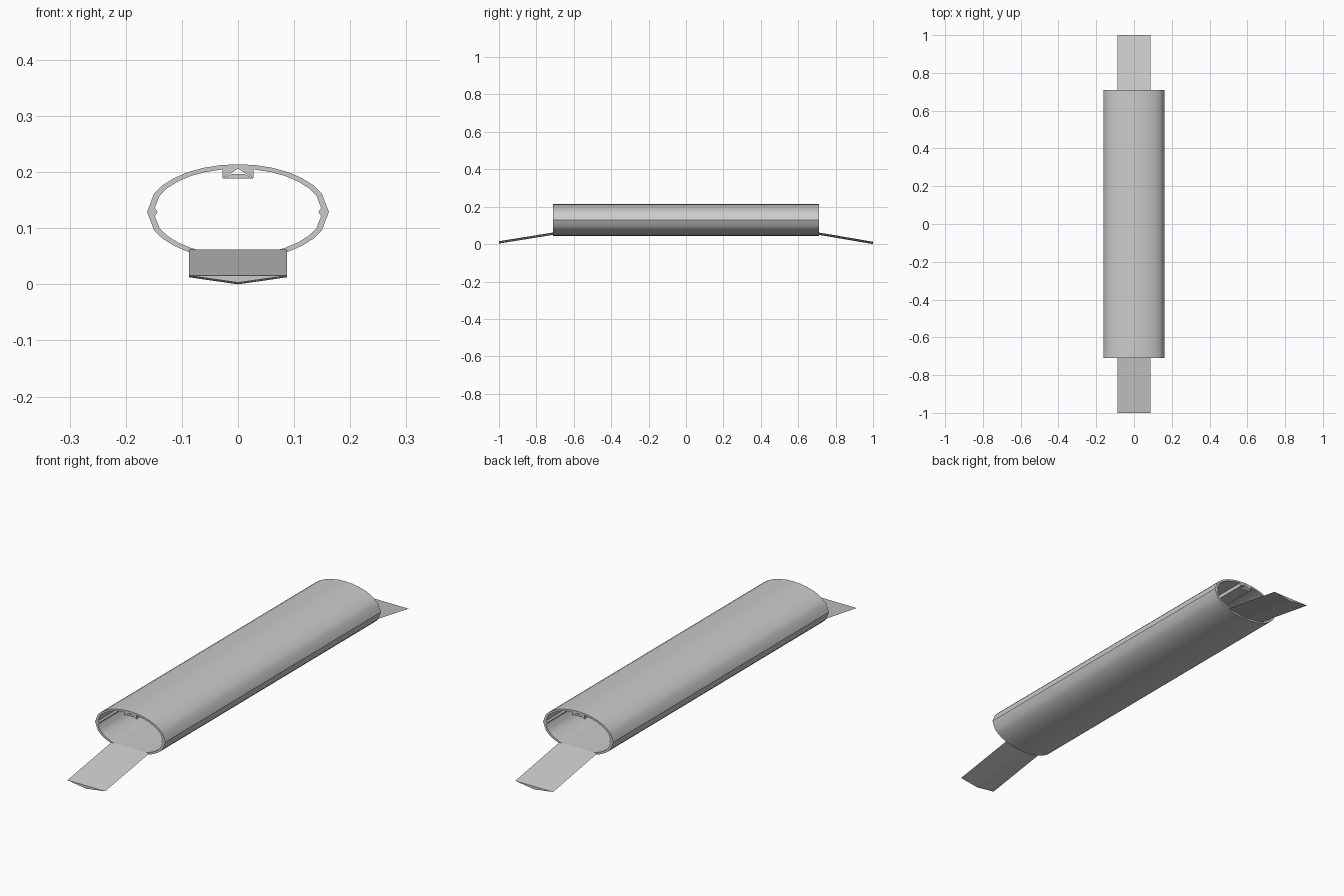
import bpy, bmesh, math

if "Cube" in bpy.data.objects:
    bpy.data.objects.remove(bpy.data.objects["Cube"])

TUBE = 0.71      # half length of the tube
CZ = 0.129       # height of the tube axis


def loft(name, sections, closed_ring=False, smooth=False):
    """Skin matching point loops; cap the ends, or join last to first."""
    bm = bmesh.new()
    rings = [[bm.verts.new(p) for p in s] for s in sections]
    pairs = list(zip(rings, rings[1:]))
    if closed_ring:
        pairs.append((rings[-1], rings[0]))
    else:
        bm.faces.new(rings[0])
        bm.faces.new(rings[-1])
    for a, b in pairs:
        n = len(a)
        for i in range(n):
            j = (i + 1) % n
            bm.faces.new((a[i], a[j], b[j], b[i]))
    bmesh.ops.recalc_face_normals(bm, faces=bm.faces)
    me = bpy.data.meshes.new(name)
    bm.to_mesh(me)
    bm.free()
    ob = bpy.data.objects.new(name, me)
    bpy.context.collection.objects.link(ob)
    if smooth:
        bpy.ops.object.select_all(action='DESELECT')
        ob.select_set(True)
        bpy.context.view_layer.objects.active = ob
        bpy.ops.object.shade_smooth_by_angle(angle=math.radians(30))
    return ob


def prism(name, profile, half=TUBE):
    return loft(name, [[(x, y, z) for x, z in profile] for y in (-half, half)])


def ellipse(a, b, y):
    # 32-sided, with one wide flat on either side of each flank vertex
    steps = [i for i in range(32) if i not in (1, 15, 17, 31)]
    return [(a * math.cos(i * math.pi / 16), y, CZ + b * math.sin(i * math.pi / 16))
            for i in steps]


# hollow oval tunnel
loft("tunnel_shell", [ellipse(0.162, 0.085, -TUBE), ellipse(0.162, 0.085, TUBE),
                      ellipse(0.151, 0.077, TUBE), ellipse(0.151, 0.077, -TUBE)],
     closed_ring=True, smooth=True)


def wedge(y, z, depth=0.0125):
    return [(-0.087, y, z), (0.087, y, z), (0, y, z - depth)]


# walkway inside the tunnel
loft("floor", [wedge(-TUBE, 0.062), wedge(TUBE, 0.062)])

# sloping ramps, the rear tip slightly lower
loft("front_ramp", [wedge(-1, 0.0155), wedge(-TUBE, 0.062)])
loft("rear_ramp", [wedge(1, 0.0125), wedge(TUBE, 0.062)])

# ceiling light housing, open underneath, with its lower bar
prism("ceiling_housing", [(-0.028, 0.189), (0, 0.206), (0.028, 0.189),
                          (0.028, 0.207), (0, 0.210), (-0.028, 0.207)])
prism("ceiling_light", [(-0.027, 0.189), (0.027, 0.189), (0.011, 0.197), (-0.011, 0.197)],
      TUBE - 0.01)

# diamond rails along both walls
for side, label in ((-1, "left"), (1, "right")):
    prism(label + "_wall_rail", [(side * 0.149 + dx, CZ + dz) for dx, dz in
                                 ((-0.006, 0), (0, -0.008), (0.006, 0), (0, 0.008))])
